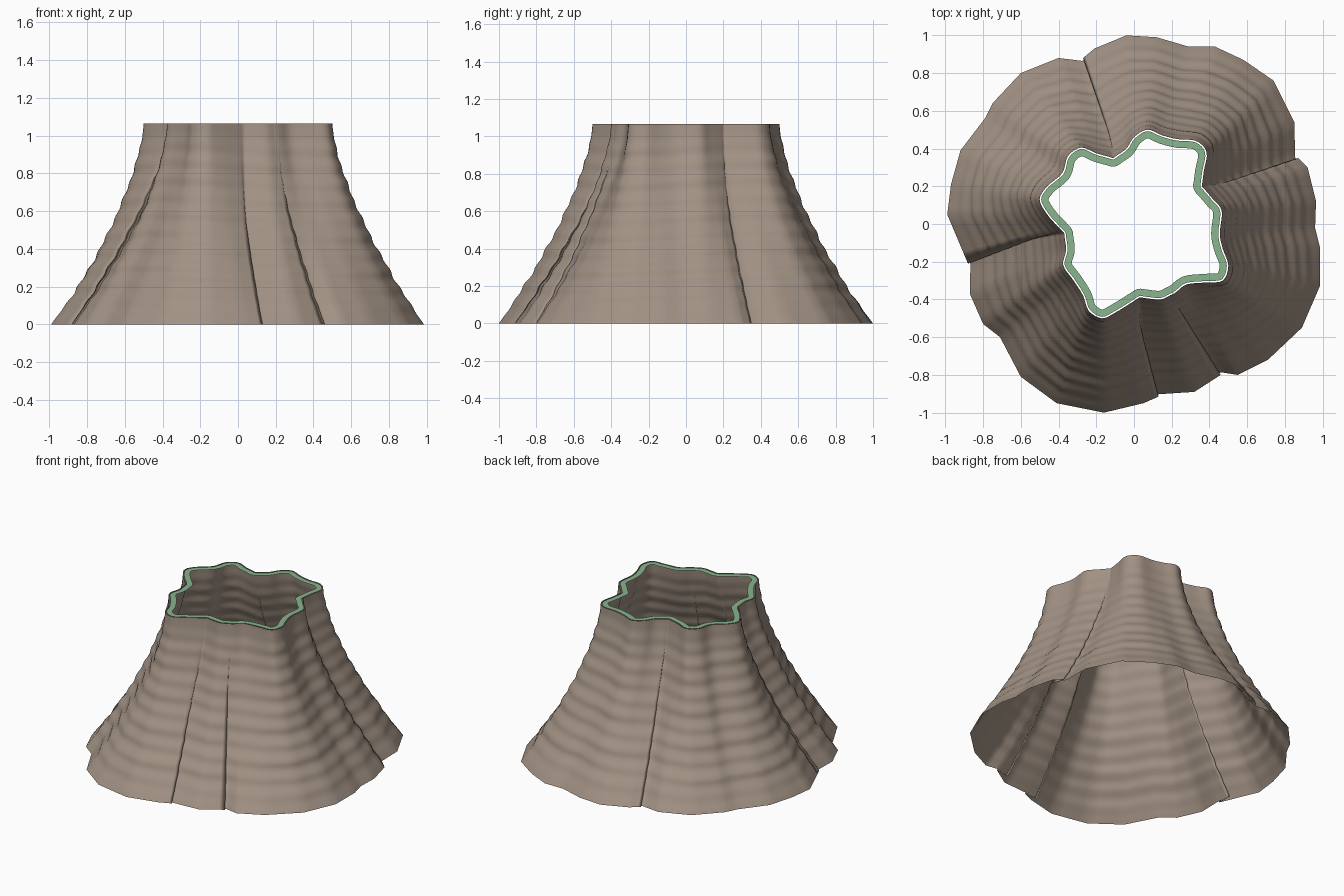
import bpy, math
from mathutils import Vector

if "Cube" in bpy.data.objects:
    bpy.data.objects.remove(bpy.data.objects["Cube"])

H = 1.065      # height
ROWS = 72      # levels up the wall
SUB = 4        # columns between outline points

# Matching outline points, counter-clockwise: top x, top y, bottom x, bottom y
OUTLINE = [
    (.07, .50, .12, .99), (.00, .46, -.04, 1.0), (-.04, .40, -.21, .93),
    (-.11, .35, -.27, .88),
    (-.20, .375, -.40, .88), (-.28, .405, -.60, .80), (-.35, .36, -.75, .64),
    (-.38, .27, -.79, .56), (-.46, .20, -.92, .39), (-.50, .13, -.97, .21),
    (-.46, .05, -.99, .05),
    (-.37, -.05, -.88, -.21),
    (-.36, -.14, -.87, -.37), (-.375, -.22, -.80, -.53), (-.32, -.30, -.71, -.60),
    (-.27, -.38, -.60, -.81), (-.24, -.46, -.41, -.95), (-.17, -.50, -.16, -1.0),
    (-.10, -.47, .05, -.95),
    (.03, -.39, .13, -.915),
    (.14, -.40, .32, -.89),
    (.21, -.37, .46, -.80),
    (.28, -.32, .55, -.80), (.38, -.31, .71, -.72), (.47, -.30, .89, -.55),
    (.50, -.22, .985, -.33), (.47, -.13, .985, -.12), (.455, -.05, .96, -.02),
    (.465, .07, .965, .12), (.42, .13, .92, .30),
    (.36, .20, .87, .35),
    (.37, .28, .85, .54), (.385, .38, .74, .76), (.33, .44, .58, .87),
    (.23, .45, .43, .94), (.15, .47, .29, .94)]
CREASES = {3, 11, 19, 21, 30}   # points where the cloth tucks under itself


def material(name, rgb):
    m = bpy.data.materials.new(name)
    m.diffuse_color = (*rgb, 1)
    m.use_nodes = True
    m.node_tree.nodes["Principled BSDF"].inputs["Base Color"].default_value = m.diffuse_color
    return m


def build(name, verts, faces, mat):
    me = bpy.data.meshes.new(name)
    me.from_pydata(verts, [], faces)
    me.materials.append(mat)
    me.polygons.foreach_set("use_smooth", [True] * len(me.polygons))
    ob = bpy.data.objects.new(name, me)
    bpy.context.collection.objects.link(ob)
    return ob


def grid_faces(n, rows):
    return [(j * n + i, j * n + (i + 1) % n, (j + 1) * n + (i + 1) % n, (j + 1) * n + i)
            for j in range(rows) for i in range(n)]


def catmull(p0, p1, p2, p3, t):
    return 0.5 * (2 * p1 + (p2 - p0) * t + (2 * p0 - 5 * p1 + 4 * p2 - p3) * t * t
                  + (3 * p1 - p0 - 3 * p2 + p3) * t ** 3)


# Expand each crease into outer edge, hidden tuck and inner edge
top_keys, low_keys = [], []
for i, (a, b, c, d) in enumerate(OUTLINE):
    t, l = Vector((a, b)), Vector((c, d))
    if i in CREASES:
        pa, pb, pc, pd = OUTLINE[i - 1]
        na, nb = OUTLINE[(i + 1) % len(OUTLINE)][:2]
        back = (Vector((pc, pd)) - l).normalized()
        top_keys += [t.lerp(Vector((pa, pb)), .25), t, t.lerp(Vector((na, nb)), .25)]
        low_keys += [l, l * .955 + back * .10, l * .99 - back * .01]
    else:
        top_keys.append(t)
        low_keys.append(l)

# Smooth top outline, straight-sided bottom outline
top, low = [], []
K = len(top_keys)
for i in range(K):
    p = [top_keys[(i + k) % K] for k in (-1, 0, 1, 2)]
    for s in range(SUB):
        top.append(catmull(*p, s / SUB))
        low.append(low_keys[i].lerp(low_keys[(i + 1) % K], s / SUB))
N = len(top)

# Flared wall with faint level ripples
verts = []
for j in range(ROWS + 1):
    h = 1 - j / ROWS
    for i in range(N):
        p = top[i].lerp(low[i], h ** 1.5)
        ang = math.atan2(p.y, p.x)
        wave = math.sin(h * 72 + 1.2 * math.sin(2 * ang)) + .5 * math.sin(h * 31 + 3 * ang)
        p = p * (1 + .006 * wave * min(1, 6 * h, 6 * (1 - h)))
        verts.append((p.x, p.y, H * (1 - h)))
build("flared_wall", verts, grid_faces(N, ROWS), material("taupe", (.36, .285, .23)))

# Flat green band just inside the top edge
rings = []
for off in (.008, .046):
    for i in range(N):
        d = (top[(i + 2) % N] - top[i - 2]).normalized()
        rings.append((top[i].x - d.y * off, top[i].y + d.x * off, H - .002))
build("top_band", rings, grid_faces(N, 1), material("soft green", (.25, .46, .27)))
